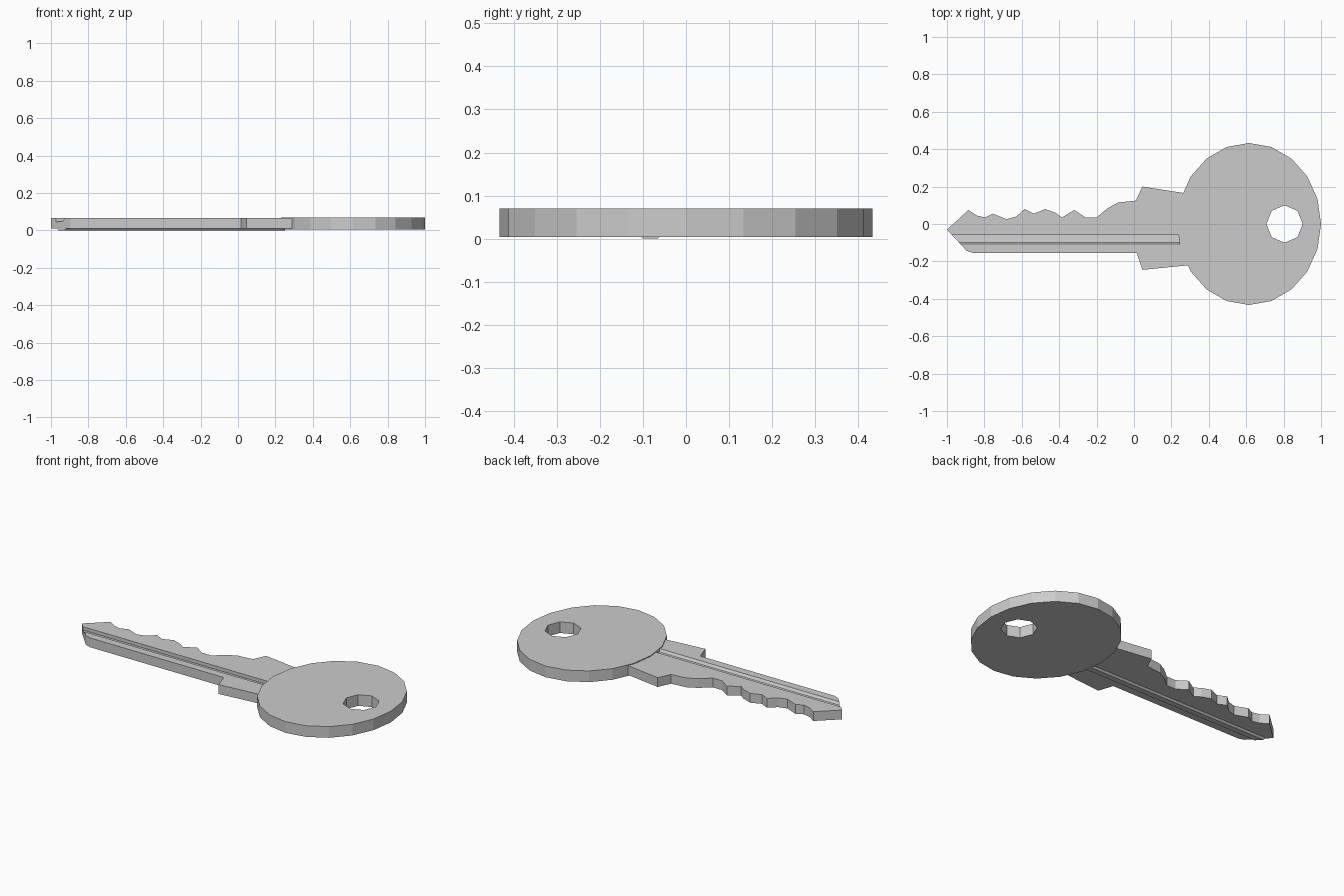
import bpy, bmesh, math

if "Cube" in bpy.data.objects:
    bpy.data.objects.remove(bpy.data.objects["Cube"])


def make_object(name, bm):
    bmesh.ops.recalc_face_normals(bm, faces=bm.faces)
    mesh = bpy.data.meshes.new(name)
    bm.to_mesh(mesh)
    bm.free()
    obj = bpy.data.objects.new(name, mesh)
    bpy.context.collection.objects.link(obj)
    return obj


def prism(name, bottom, top):
    """Closed solid between two matching loops of 3D points."""
    bm = bmesh.new()
    a = [bm.verts.new(p) for p in bottom]
    b = [bm.verts.new(p) for p in top]
    bm.faces.new(a)
    bm.faces.new(b)
    n = len(a)
    for i in range(n):
        j = (i + 1) % n
        bm.faces.new((a[i], a[j], b[j], b[i]))
    return make_object(name, bm)


def plate(name, outline, z0, z1):
    return prism(name, [(x, y, z0) for x, y in outline],
                 [(x, y, z1) for x, y in outline])


def ellipse(cx, rx, ry, n):
    return [(cx + rx * math.cos(2 * math.pi * i / n),
             ry * math.sin(2 * math.pi * i / n)) for i in range(n)]


def rail(name, section, start, end):
    """Sweep a (y, z) section along x; its start follows the slanted tip."""
    return prism(name, [(start - 0.92 * (y + 0.06), y, z) for y, z in section],
                 [(end, y, z) for y, z in section])


def cut(obj, cutter):
    mod = obj.modifiers.new("cut", 'BOOLEAN')
    mod.operation = 'DIFFERENCE'
    mod.solver = 'EXACT'
    mod.object = cutter
    bpy.context.view_layer.objects.active = obj
    bpy.ops.object.modifier_apply(modifier=mod.name)
    bpy.data.objects.remove(cutter, do_unlink=True)


# Round bow with keyring hole
bow = plate("bow", ellipse(0.615, 0.385, 0.433, 20), 0.004, 0.07)
cut(bow, plate("hole_cutter", ellipse(0.805, 0.097, 0.1, 8), -0.1, 0.2))

# Blade: toothed upper edge, shoulders, straight lower edge
teeth = [(-1, -0.03), (-0.885, 0.075), (-0.84, 0.045), (-0.795, 0.035),
         (-0.755, 0.055), (-0.68, 0.025), (-0.63, 0.04), (-0.585, 0.08),
         (-0.535, 0.055), (-0.475, 0.08), (-0.42, 0.06), (-0.385, 0.035),
         (-0.32, 0.075), (-0.26, 0.035), (-0.2, 0.035), (-0.14, 0.085),
         (-0.085, 0.115), (0.01, 0.125)]
shoulders = [(0.045, 0.2), (0.27, 0.165), (0.3, -0.22), (0.045, -0.245)]
lower_edge = [(0.015, -0.155), (-0.86, -0.155), (-0.895, -0.143)]
blade = plate("blade", teeth + shoulders + lower_edge, 0.01, 0.065)

# Long groove on the top of the blade
groove = [(-0.06, 0.1), (-0.06, 0.045), (-0.098, 0.05),
          (-0.108, 0.065), (-0.108, 0.1)]
cut(blade, rail("groove_cutter", groove, -1.1, 0.25))

# Matching low ridge underneath
ridge = [(-0.055, 0.02), (-0.055, 0.01), (-0.066, 0.0),
         (-0.1, 0.0), (-0.11, 0.01), (-0.11, 0.02)]
rail("ridge", ridge, -0.965, 0.25)
